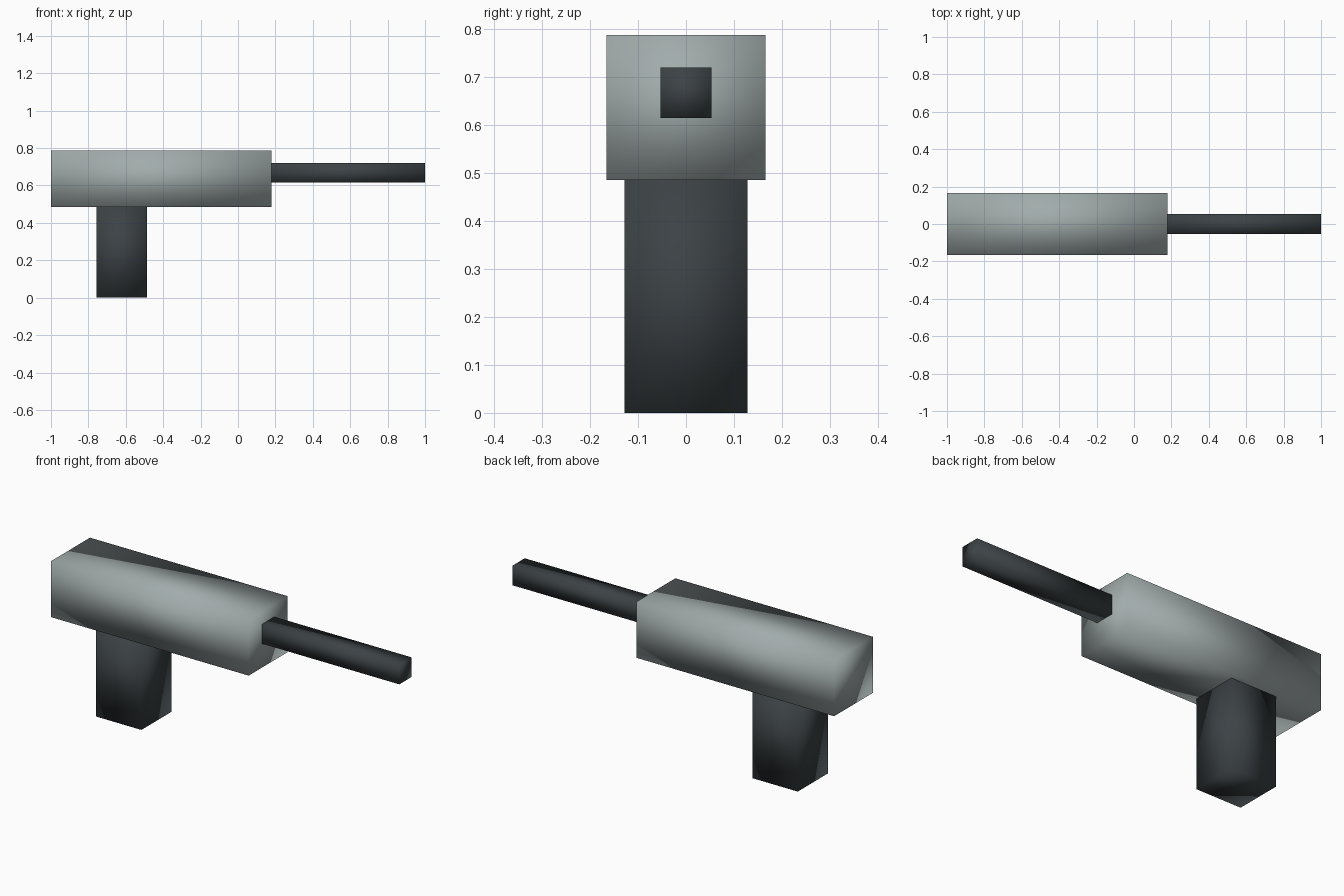
import bpy

if "Cube" in bpy.data.objects:
    bpy.data.objects.remove(bpy.data.objects["Cube"])


def material(name, color):
    mat = bpy.data.materials.new(name)
    mat.diffuse_color = (*color, 1)
    mat.use_nodes = True
    mat.node_tree.nodes["Principled BSDF"].inputs["Base Color"].default_value = mat.diffuse_color
    return mat


def block(name, x, y, z, mat):
    """Softly shaded box spanning the given (min, max) ranges."""
    spans = (x, y, z)
    bpy.ops.mesh.primitive_cube_add(size=1, location=[(a + b) / 2 for a, b in spans])
    obj = bpy.context.object
    obj.name = name
    obj.scale = [b - a for a, b in spans]
    bpy.ops.object.transform_apply(location=False, rotation=False, scale=True)
    bpy.ops.object.shade_smooth()
    obj.data.materials.append(mat)
    return obj


light = material("light_metal", (0.36, 0.41, 0.41))
dark = material("dark_metal", (0.045, 0.055, 0.06))

# Main housing
block("body", (-1.0, 0.18), (-0.166, 0.166), (0.486, 0.788), light)
# Square rod out of the front end
block("barrel", (0.18, 1.0), (-0.053, 0.053), (0.615, 0.72), dark)
# Handle under the rear
block("grip", (-0.757, -0.487), (-0.128, 0.128), (0.0, 0.486), dark)
